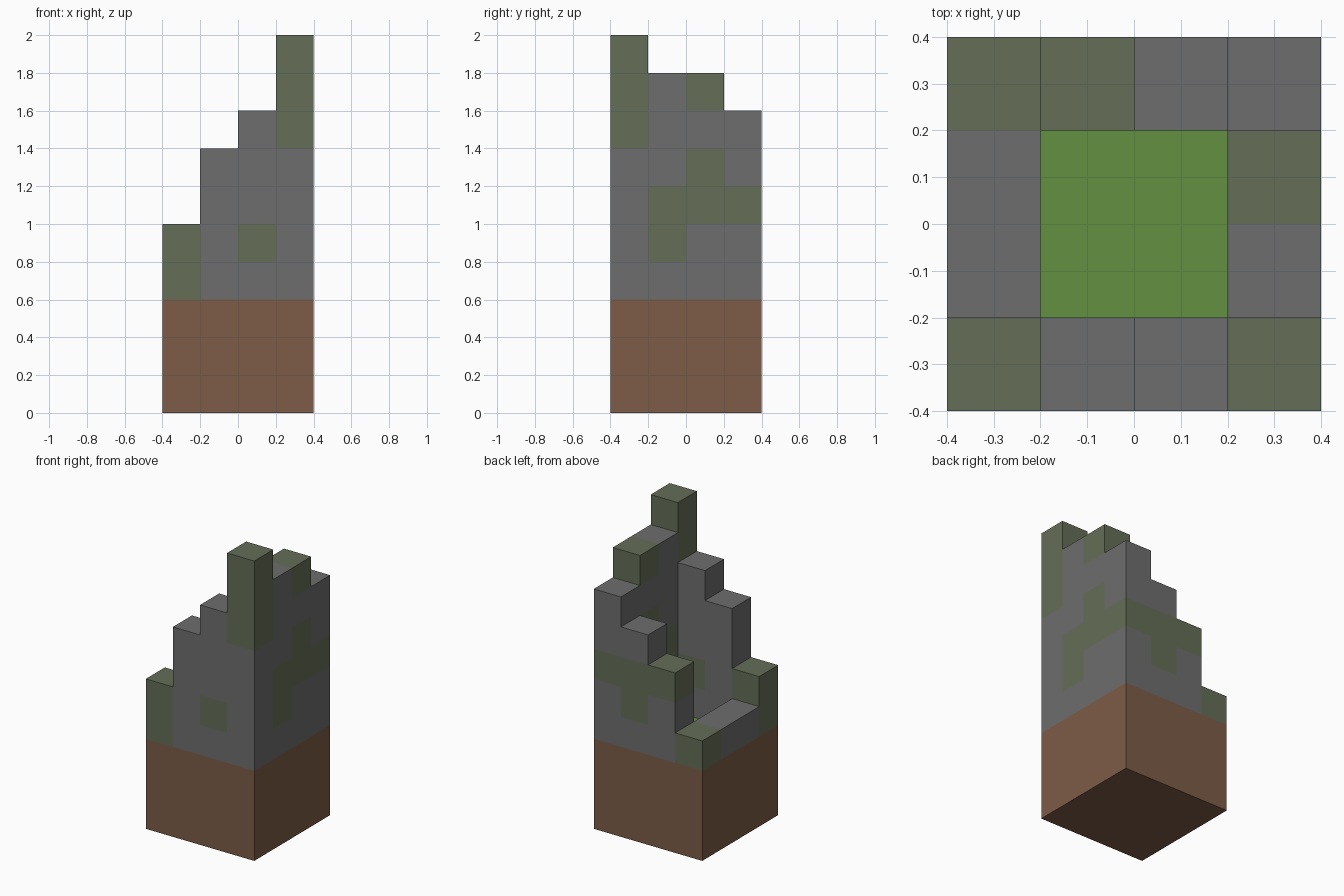
import bpy
import bmesh
from mathutils import Vector

old = bpy.data.objects.get("Cube")
if old:
    bpy.data.objects.remove(old, do_unlink=True)

U = 0.2      # block size
N = 4        # blocks per side
EARTH = 3    # earth layers below the wall


def make_material(name, rgb):
    mat = bpy.data.materials.new(name)
    mat.use_nodes = True
    color = (*rgb, 1)
    mat.diffuse_color = color
    mat.node_tree.nodes["Principled BSDF"].inputs["Base Color"].default_value = color
    return mat


stone = make_material("grey stone", (0.155, 0.155, 0.155))
moss = make_material("mossy stone", (0.13, 0.155, 0.095))
earth = make_material("brown earth", (0.205, 0.107, 0.063))
grass = make_material("green grass", (0.122, 0.28, 0.051))


def finish(bm, name, materials):
    mesh = bpy.data.meshes.new(name)
    bm.to_mesh(mesh)
    bm.free()
    for mat in materials:
        mesh.materials.append(mat)
    obj = bpy.data.objects.new(name, mesh)
    bpy.context.collection.objects.link(obj)
    return obj


# Earth base with an inset grass floor inside the wall
bm = bmesh.new()
bmesh.ops.create_cube(bm, size=1)
bmesh.ops.scale(bm, vec=(N * U, N * U, EARTH * U), verts=bm.verts)
bmesh.ops.translate(bm, vec=(0, 0, EARTH * U / 2), verts=bm.verts)
bm.normal_update()
top = [f for f in bm.faces if f.normal.z > 0.5]
rim = bmesh.ops.inset_region(bm, faces=top, thickness=U)["faces"]
top[0].material_index = 1
bmesh.ops.delete(bm, geom=rim, context='FACES_ONLY')   # covered by the wall
finish(bm, "earth_base", [earth, grass])

# Ruined wall: height in blocks of each column, rows from front to back
heights = [
    [5, 7, 8, 10],
    [4, 0, 0, 9],
    [4, 0, 0, 9],
    [4, 6, 7, 8],
]
# Mossy layers of each column (x, y)
mossy = {
    (0, 0): (3, 4), (2, 0): (4,), (3, 0): (7, 8, 9),
    (3, 1): (4, 5), (3, 2): (5, 6, 8), (3, 3): (5,),
    (2, 3): (4, 5), (1, 3): (5,), (0, 3): (3,),
}
blocks = {
    (x, y, z): int(z in mossy.get((x, y), ()))
    for y, row in enumerate(heights)
    for x, height in enumerate(row)
    for z in range(EARTH, height)
}

# Keep only the exposed sides of the blocks
bm = bmesh.new()
for cell, kind in blocks.items():
    center = Vector(cell) + Vector((0.5, 0.5, 0.5))
    for axis in range(3):
        for sign in (-1, 1):
            step = Vector((0, 0, 0))
            step[axis] = sign
            other = tuple(int(c + s) for c, s in zip(cell, step))
            if other in blocks or other[2] < EARTH:
                continue
            a = Vector((0, 0, 0))
            a[(axis + 1) % 3] = 0.5
            b = step.cross(a)
            mid = center + step / 2
            corners = [mid - a - b, mid + a - b, mid + a + b, mid - a + b]
            face = bm.faces.new([bm.verts.new(c * U) for c in corners])
            face.material_index = kind
bmesh.ops.remove_doubles(bm, verts=bm.verts, dist=0.001)
bmesh.ops.translate(bm, vec=(-N * U / 2, -N * U / 2, 0), verts=bm.verts)
finish(bm, "ruined_wall", [stone, moss])
